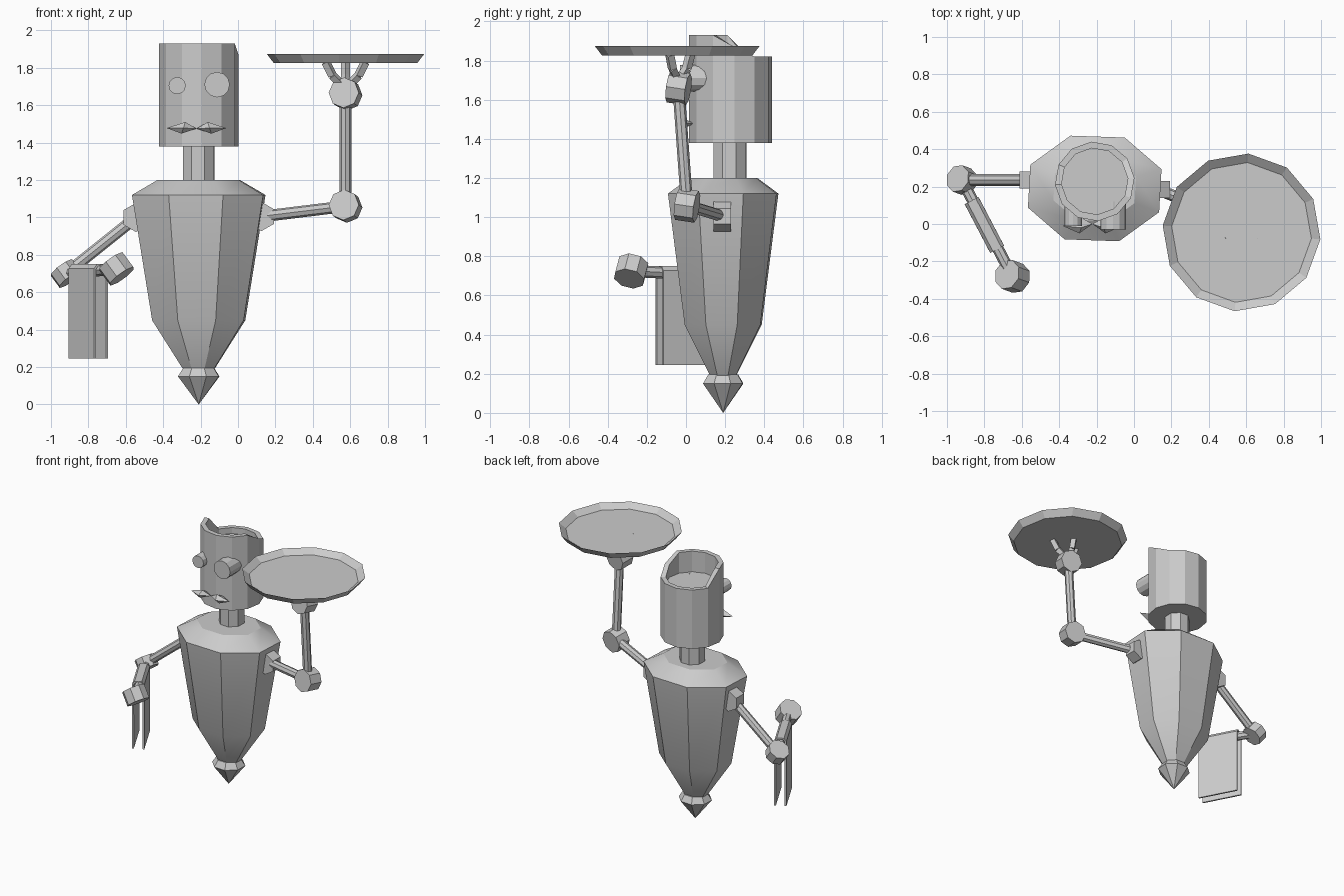
import bpy, bmesh, math
from mathutils import Vector

cube = bpy.data.objects.get("Cube")
if cube:
    bpy.data.objects.remove(cube, do_unlink=True)

grey = bpy.data.materials.new("plain grey")
grey.use_nodes = True
grey.diffuse_color = (0.6, 0.6, 0.6, 1)
grey.node_tree.nodes["Principled BSDF"].inputs["Base Color"].default_value = (0.6, 0.6, 0.6, 1)


def finish(name, bm):
    bmesh.ops.recalc_face_normals(bm, faces=bm.faces)
    mesh = bpy.data.meshes.new(name)
    bm.to_mesh(mesh)
    bm.free()
    mesh.materials.append(grey)
    obj = bpy.data.objects.new(name, mesh)
    bpy.context.collection.objects.link(obj)
    return obj


def lathe(name, sides, phase, center, rings, adjust=None):
    """Stack of (radius, height) rings, capped at both ends; center = x, y, ratio y/x."""
    cx, cy, ratio = center
    bm = bmesh.new()
    loops = []
    for r, z in rings:
        loop = []
        for i in range(sides):
            a = math.radians(phase) + math.tau * i / sides
            loop.append(bm.verts.new((cx + r * math.cos(a), cy + r * ratio * math.sin(a), z)))
        loops.append(loop)
    for a, b in zip(loops, loops[1:]):
        for i in range(sides):
            j = (i + 1) % sides
            bm.faces.new((a[i], a[j], b[j], b[i]))
    bm.faces.new(loops[0])
    bm.faces.new(loops[-1])
    if adjust:
        for v in bm.verts:
            adjust(v.co)
    bmesh.ops.remove_doubles(bm, verts=bm.verts, dist=0.0005)
    return finish(name, bm)


def rod(name, start, end, radius, sides=8, tip=None):
    """Straight prism from start to end."""
    start, end = Vector(start), Vector(end)
    axis = end - start
    bm = bmesh.new()
    bmesh.ops.create_cone(bm, cap_ends=True, segments=sides, radius1=radius,
                          radius2=tip or radius, depth=axis.length)
    turn = axis.to_track_quat('Z', 'Y')
    for v in bm.verts:
        v.co = turn @ v.co + (start + end) / 2
    return finish(name, bm)


def joint(name, center, axis, radius=0.082, depth=0.1, sides=8):
    center, half = Vector(center), Vector(axis).normalized() * depth / 2
    return rod(name, center - half, center + half, radius, sides)


# Torso and pointed foot
torso = lathe("torso", 8, 20, (-0.21, 0.19, 0.79),
              [(0.09, 0.19), (0.265, 0.45), (0.38, 1.12), (0.235, 1.2)])
bpy.ops.object.select_all(action='DESELECT')
torso.select_set(True)
bpy.context.view_layer.objects.active = torso
bpy.ops.object.shade_smooth_by_angle(angle=math.radians(30))
lathe("foot_tip", 8, 20, (-0.21, 0.19, 0.93),
      [(0.0002, 0), (0.118, 0.15), (0.088, 0.195)])

# Neck
lathe("neck", 8, 20, (-0.21, 0.225, 1), [(0.089, 1.17), (0.089, 1.4)])


# Hollow-topped head with a raised front rim
def raise_front(co):
    if co.z > 1.81:
        dy = co.y - 0.228
        co.z = 1.93 if dy < 0 else 1.87 if dy < 0.03 else 1.82


lathe("head", 12, 5, (-0.21, 0.228, 1),
      [(0.213, 1.38), (0.213, 1.82), (0.178, 1.82), (0.178, 1.775)], raise_front)

# Eyes
rod("right_eye", (-0.325, 0.12, 1.705), (-0.325, -0.01, 1.705), 0.046, 12)
rod("left_eye", (-0.112, 0.12, 1.71), (-0.112, -0.03, 1.71), 0.068, 12)

# Moustache, one leaf per side
for name, s in (("right_moustache", -1), ("left_moustache", 1)):
    bm = bmesh.new()
    points = [(0, 0.0, 1.475), (0.16, -0.01, 1.478),
              (0.06, -0.02, 1.51), (0.08, -0.02, 1.448),
              (0.07, -0.05, 1.478), (0.07, 0.04, 1.478)]
    inner, outer, top, low, front, back = [
        bm.verts.new((-0.222 + s * x, y, z)) for x, y, z in points]
    ring = [top, front, low, back]
    for a, b in zip(ring, ring[1:] + ring[:1]):
        bm.faces.new((inner, a, b))
        bm.faces.new((outer, a, b))
    finish(name, bm)

# Serving tray
lathe("tray", 12, -5, (0.575, -0.045, 1),
      [(0.385, 1.825), (0.423, 1.875), (0.375, 1.84)])

# Raised left arm
shoulder, elbow, wrist = (0.125, 0.185, 1.005), (0.575, 0.005, 1.06), (0.575, -0.038, 1.66)
joint("left_shoulder", shoulder, (0, 1, 0), 0.078, 0.09, 6)
rod("left_upper_arm", shoulder, elbow, 0.031)
joint("left_elbow", elbow, (0.2, 1, -0.15))
rod("left_forearm", elbow, wrist, 0.031)
joint("left_wrist", wrist, (0.2, 1, -0.15))

# Bent fingers under the tray
for i, (dx, dy) in enumerate([(-1, -0.45), (1, -0.45), (0, 0.6)]):
    x, y, z = wrist
    knuckle = (x + 0.07 * dx, y + 0.07 * dy, 1.76)
    rod(f"finger_{i + 1}_lower", (x + 0.02 * dx, y + 0.02 * dy, 1.71), knuckle, 0.025, 4)
    rod(f"finger_{i + 1}_upper", knuckle, (x + 0.105 * dx, y + 0.1 * dy, 1.83), 0.025, 4)

# Lowered right arm
shoulder, elbow, hand = (-0.545, 0.235, 1.0), (-0.92, 0.235, 0.7), (-0.65, -0.28, 0.725)
tilt = (-0.55, 0.2, 0.75)
joint("right_shoulder", shoulder, (0, 1, 0), 0.078, 0.09, 6)
rod("right_upper_arm", shoulder, elbow, 0.031)
joint("right_elbow", elbow, tilt, 0.075, 0.08)
rod("right_forearm", elbow, hand, 0.031)
joint("right_hand", hand, tilt)

# Cloth draped over the right forearm
along = (Vector(hand) - Vector(elbow))
along.z = 0
along.normalize()
across = Vector((-along.y, along.x, 0))
middle = Vector((-0.8, -0.005, 0))
half = [(0.036, 0.245), (0.036, 0.725), (0.022, 0.745)]
profile = half + [(-w, z) for w, z in reversed(half)]
bm = bmesh.new()
edges = [[bm.verts.new(middle + along * t + across * w + Vector((0, 0, z)))
          for w, z in profile] for t in (-0.147, 0.147)]
for i in range(len(profile) - 1):
    bm.faces.new((edges[0][i], edges[0][i + 1], edges[1][i + 1], edges[1][i]))
cloth = finish("cloth", bm)
thick = cloth.modifiers.new("thickness", 'SOLIDIFY')
thick.thickness = 0.012
thick.offset = 0
